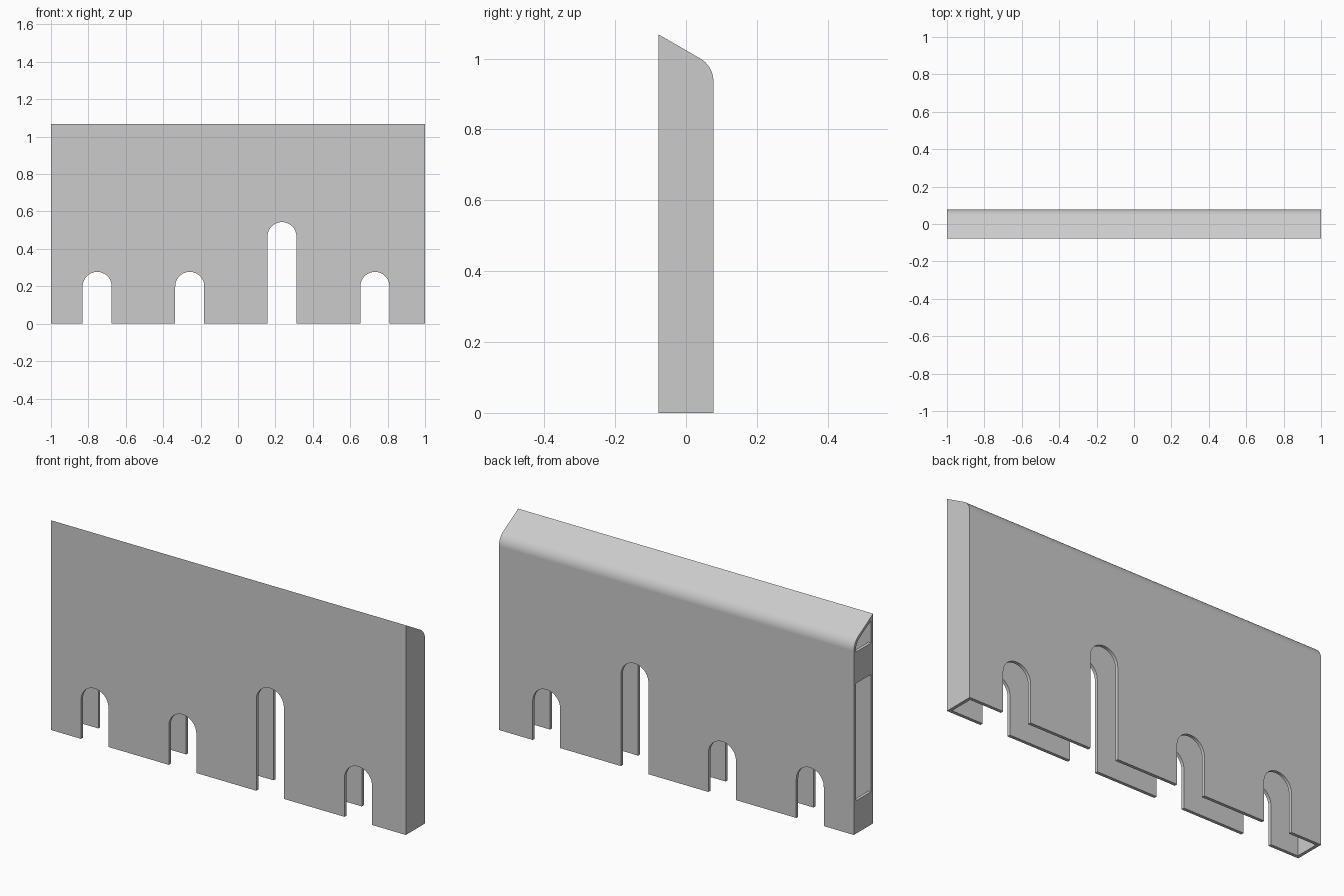
import bpy
import bmesh
from math import sin, cos, tan, pi, radians

cube = bpy.data.objects.get("Cube")
if cube:
    bpy.data.objects.remove(cube, do_unlink=True)

HALF_LENGTH, HALF_DEPTH, TOP = 1.0, 0.0775, 1.068
WALL = 0.016            # sheet thickness
ROUND = 0.075           # radius of the rear top edge
SLOPE = radians(30)
SLOT_RADIUS = 0.0775

grey = bpy.data.materials.new("plain_grey")
grey.use_nodes = True
grey.diffuse_color = (0.6, 0.6, 0.6, 1)
grey.node_tree.nodes["Principled BSDF"].inputs["Base Color"].default_value = (0.6, 0.6, 0.6, 1)


def cover_profile(inset, bottom):
    """Side outline (y, z) with sloped top and rounded rear edge, moved inwards by inset."""
    centre_y = HALF_DEPTH - ROUND
    centre_z = TOP - (centre_y + HALF_DEPTH) * tan(SLOPE) - ROUND / cos(SLOPE)
    radius = ROUND - inset
    points = [(HALF_DEPTH - inset, bottom)]
    for i in range(13):
        a = (pi / 2 - SLOPE) * i / 12
        points.append((centre_y + radius * cos(a), centre_z + radius * sin(a)))
    points.append((inset - HALF_DEPTH, TOP - inset * tan(SLOPE) - inset / cos(SLOPE)))
    points.append((inset - HALF_DEPTH, bottom))
    return points


def slot_profile(centre, top):
    """Round-topped slot outline (x, z)."""
    points = [(centre + SLOT_RADIUS, -0.1)]
    for i in range(25):
        a = pi * i / 24
        points.append((centre + SLOT_RADIUS * cos(a), top - SLOT_RADIUS + SLOT_RADIUS * sin(a)))
    points.append((centre - SLOT_RADIUS, -0.1))
    return points


def prism(name, outline, axis, start, end):
    """Extrude an outline along x or y."""
    bm = bmesh.new()
    if axis == "x":
        verts = [bm.verts.new((start, y, z)) for y, z in outline]
        move = (end - start, 0, 0)
    else:
        verts = [bm.verts.new((x, start, z)) for x, z in outline]
        move = (0, end - start, 0)
    face = bm.faces.new(verts)
    extruded = bmesh.ops.extrude_face_region(bm, geom=[face], use_keep_orig=True)["geom"]
    bmesh.ops.translate(bm, vec=move, verts=[v for v in extruded if isinstance(v, bmesh.types.BMVert)])
    bmesh.ops.recalc_face_normals(bm, faces=bm.faces)
    mesh = bpy.data.meshes.new(name)
    bm.to_mesh(mesh)
    bm.free()
    mesh.materials.append(grey)
    obj = bpy.data.objects.new(name, mesh)
    bpy.context.collection.objects.link(obj)
    return obj


cover = prism("cover_shell", cover_profile(0, 0), "x", -HALF_LENGTH, HALF_LENGTH)

# Hollow inside, open at the bottom
inner = HALF_LENGTH - WALL
cutters = [prism("hollow_cutter", cover_profile(WALL, -0.1), "x", -inner, inner)]

# Openings in the right end: one under the sloped top, one tall window
end_x = (-HALF_LENGTH - 0.1, -inner + 0.02)
cutters.append(prism("top_opening_cutter", cover_profile(WALL, 0.925), "x", *end_x))
w = HALF_DEPTH - WALL
window = [(-w, 0.167), (w, 0.167), (w, 0.765), (-w, 0.765)]
cutters.append(prism("window_cutter", window, "x", *end_x))

# Pipe slots through front and back walls
for centre, top in ((-0.753, 0.277), (-0.258, 0.277), (0.235, 0.543), (0.732, 0.277)):
    cutters.append(prism("slot_cutter", slot_profile(centre, top), "y", -0.2, 0.2))

bpy.ops.object.select_all(action="DESELECT")
bpy.context.view_layer.objects.active = cover
cover.select_set(True)
for cutter in cutters:
    cutter.hide_render = True
    cut = cover.modifiers.new("cut", "BOOLEAN")
    cut.operation = "DIFFERENCE"
    cut.solver = "EXACT"
    cut.object = cutter
    bpy.ops.object.modifier_apply(modifier=cut.name)
    bpy.data.objects.remove(cutter, do_unlink=True)

# Smooth rounded edges, crisp corners
bpy.ops.object.shade_smooth_by_angle(angle=radians(25))
weighted = cover.modifiers.new("weighted_normals", "WEIGHTED_NORMAL")
weighted.keep_sharp = True
